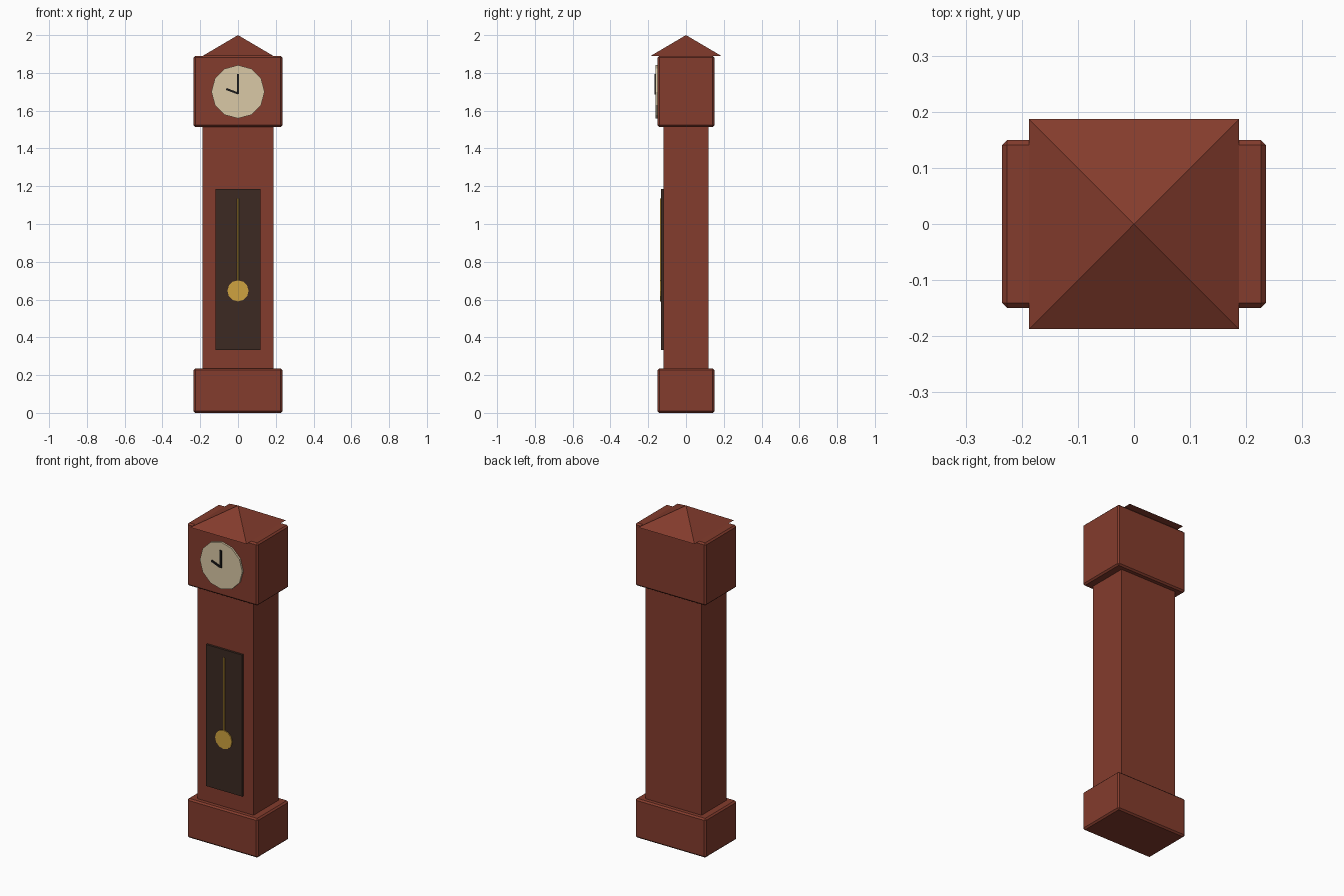
import bpy
from math import radians, sqrt

if "Cube" in bpy.data.objects:
    bpy.data.objects.remove(bpy.data.objects["Cube"])


def material(name, r, g, b):
    m = bpy.data.materials.new(name)
    m.diffuse_color = (r, g, b, 1)
    m.use_nodes = True
    m.node_tree.nodes["Principled BSDF"].inputs["Base Color"].default_value = m.diffuse_color
    return m


WOOD = material("wood", 0.23, 0.045, 0.026)
DARK = material("dark_panel", 0.045, 0.023, 0.016)
CREAM = material("cream", 0.70, 0.58, 0.38)
BLACK = material("black", 0.01, 0.01, 0.01)
BRASS = material("brass", 0.62, 0.36, 0.05)


def finish(name, mat):
    ob = bpy.context.object
    ob.name = name
    ob.data.materials.append(mat)
    return ob


def box(name, mat, size, loc, turn=0, bevel=0):
    bpy.ops.mesh.primitive_cube_add(size=1, location=loc)
    ob = finish(name, mat)
    ob.scale = size
    bpy.ops.object.transform_apply(location=False, rotation=False, scale=True)
    ob.rotation_euler.y = radians(turn)
    if bevel:
        mod = ob.modifiers.new("bevel", "BEVEL")
        mod.width = bevel
        mod.segments = 1
    return ob


def disc(name, mat, sides, radius, depth, loc):
    bpy.ops.mesh.primitive_cylinder_add(vertices=sides, radius=radius, depth=depth,
                                        location=loc, rotation=(radians(90), 0, 0))
    return finish(name, mat)


# Case: plinth, trunk and hood
box("plinth", WOOD, (0.47, 0.30, 0.235), (0, 0, 0.1175), bevel=0.009)
box("trunk", WOOD, (0.374, 0.238, 1.29), (0, 0, 0.875), bevel=0)
box("hood", WOOD, (0.47, 0.30, 0.376), (0, 0, 1.702), bevel=0.009)

# Pyramid roof, square in plan
bpy.ops.mesh.primitive_cone_add(vertices=4, radius1=0.187 * sqrt(2), radius2=0, depth=0.11,
                                location=(0, 0, 1.945), rotation=(0, 0, radians(45)))
finish("roof", WOOD)

# Dial and hands
disc("dial", CREAM, 12, 0.141, 0.02, (0, -0.151, 1.70))
box("minute_hand", BLACK, (0.011, 0.006, 0.104), (0, -0.164, 1.741))
box("hour_hand", BLACK, (0.066, 0.006, 0.011), (-0.031, -0.164, 1.703), turn=21)

# Door panel and pendulum
box("door_panel", DARK, (0.24, 0.014, 0.85), (0, -0.125, 0.759))
bpy.ops.mesh.primitive_cylinder_add(vertices=8, radius=0.005, depth=0.49,
                                    location=(0, -0.133, 0.891))
finish("pendulum_rod", BRASS)
disc("pendulum_bob", BRASS, 12, 0.056, 0.012, (0, -0.132, 0.646))
